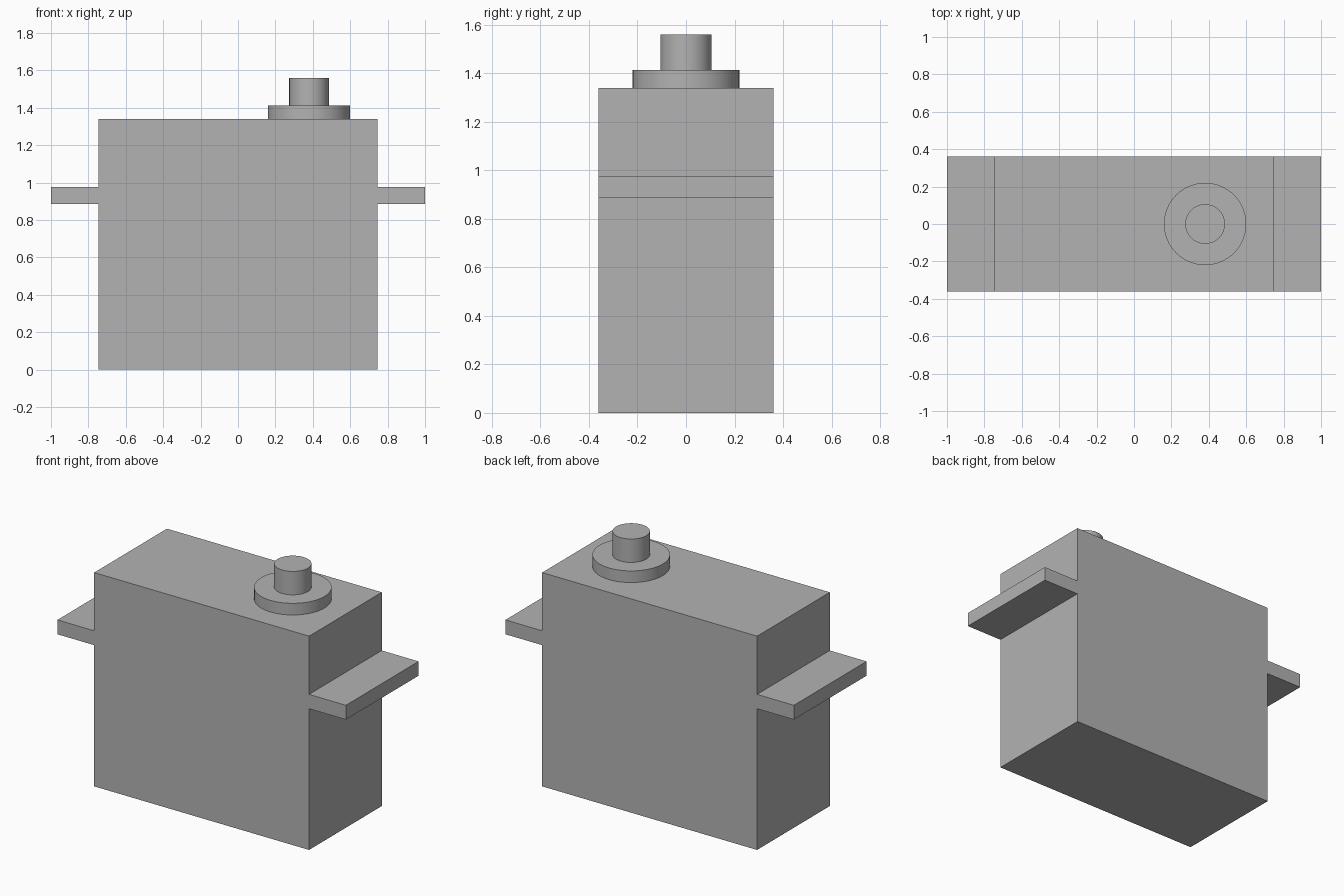
import bpy
import math

cube = bpy.data.objects.get("Cube")
if cube:
    bpy.data.objects.remove(cube, do_unlink=True)

DEPTH = 0.72
BODY_HALF = 0.745
BODY_TOP = 1.34
SHAFT_X = 0.38

# Single plain grey plastic
grey = bpy.data.materials.new("grey plastic")
grey.use_nodes = True
colour = (0.45, 0.45, 0.45, 1)
grey.diffuse_color = colour
grey.node_tree.nodes["Principled BSDF"].inputs["Base Color"].default_value = colour


def finish(name):
    obj = bpy.context.object
    obj.name = name
    obj.data.materials.append(grey)
    return obj


def box(name, x0, x1, z0, z1):
    bpy.ops.mesh.primitive_cube_add(size=1, location=((x0 + x1) / 2, 0, (z0 + z1) / 2))
    obj = finish(name)
    obj.scale = (x1 - x0, DEPTH, z1 - z0)
    bpy.ops.object.transform_apply(location=False, rotation=False, scale=True)
    return obj


def disc(name, radius, z0, z1):
    bpy.ops.mesh.primitive_cylinder_add(vertices=64, radius=radius, depth=z1 - z0,
                                        location=(SHAFT_X, 0, (z0 + z1) / 2))
    obj = finish(name)
    bpy.ops.object.shade_smooth_by_angle(angle=math.radians(30))
    return obj


# Main casing
box("housing", -BODY_HALF, BODY_HALF, 0, BODY_TOP)

# Mounting tabs on both ends
box("left_mounting_tab", BODY_HALF, 1, 0.885, 0.975)
box("right_mounting_tab", -1, -BODY_HALF, 0.885, 0.975)

# Output collar and shaft
disc("shaft_collar", 0.22, BODY_TOP, 1.413)
disc("output_shaft", 0.106, 1.413, 1.56)
